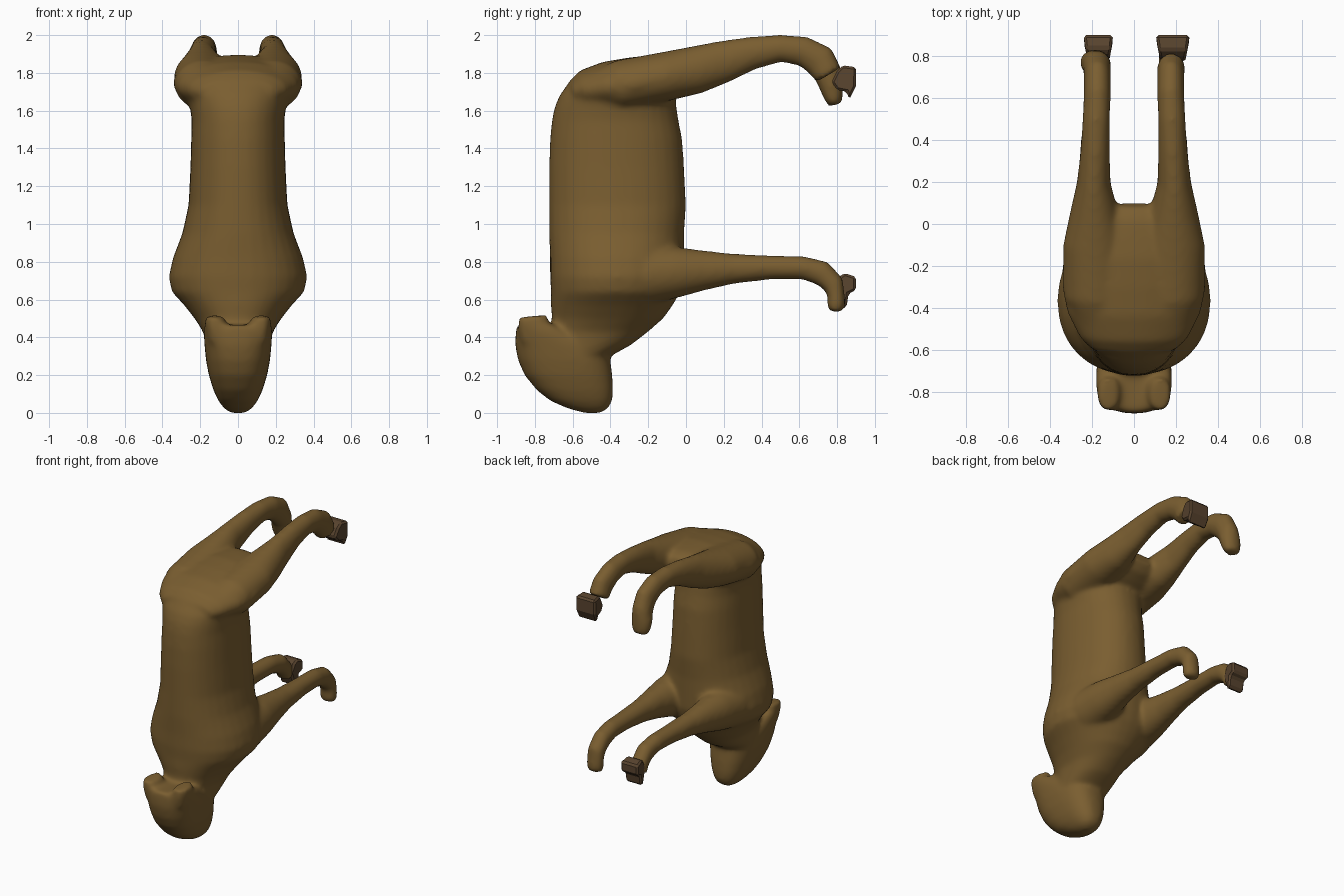
import bpy, bmesh, math
from mathutils import Vector


def material(name, color):
    m = bpy.data.materials.new(name)
    m.diffuse_color = (*color, 1)
    return m


hide = material("brown_hide", (0.195, 0.112, 0.03))
horn = material("dark_hoof", (0.1, 0.058, 0.028))


def skin(bm, frames, power, n=32):
    """Skin frames of (centre, half width along x, half thickness vector)."""
    rings = []
    for p, w, up in frames:
        ring = []
        for k in range(n):
            a = 2 * math.pi * k / n
            c, s = math.cos(a), math.sin(a)
            c = math.copysign(abs(c) ** power, c)
            s = math.copysign(abs(s) ** power, s)
            ring.append(bm.verts.new(p + Vector((w * c, 0, 0)) + up * s))
        rings.append(ring)
    for a, b in zip(rings, rings[1:]):
        for k in range(n):
            j = (k + 1) % n
            bm.faces.new((a[k], a[j], b[j], b[k]))
    bm.faces.new(rings[0][::-1])
    bm.faces.new(rings[-1])


def loft(bm, rows, side=1, power=1.0):
    """Rows of (x, y, z, half width, half thickness), rings square to the path."""
    pts = [Vector((side * r[0], r[1], r[2])) for r in rows]
    frames = []
    for i, (p, r) in enumerate(zip(pts, rows)):
        t = pts[min(i + 1, len(pts) - 1)] - pts[max(i - 1, 0)]
        t.x = 0
        frames.append((p, r[3], Vector((1, 0, 0)).cross(t.normalized()) * r[4]))
    skin(bm, frames, power)


def loft_level(bm, rows, power=1.0):
    """Horizontal sections of (z, y front, y back, half width)."""
    skin(bm, [(Vector((0, (a + b) / 2, z)), w, Vector((0, (b - a) / 2, 0)))
              for z, a, b, w in rows], power)


bm = bmesh.new()

# torso and neck
loft_level(bm, [(0.22, -0.72, -0.42, 0.13), (0.3, -0.73, -0.4, 0.16),
                (0.36, -0.73, -0.29, 0.17), (0.43, -0.72, -0.2, 0.185),
                (0.5, -0.71, -0.12, 0.23), (0.57, -0.715, -0.07, 0.285),
                (0.64, -0.715, -0.03, 0.35), (0.72, -0.72, -0.01, 0.367),
                (0.82, -0.72, -0.01, 0.345), (0.95, -0.725, -0.01, 0.295),
                (1.1, -0.725, 0.0, 0.262), (1.3, -0.725, -0.01, 0.252),
                (1.45, -0.72, -0.02, 0.248), (1.55, -0.71, -0.04, 0.245),
                (1.62, -0.695, -0.05, 0.255), (1.68, -0.67, -0.06, 0.27),
                (1.75, -0.62, -0.08, 0.27), (1.81, -0.52, -0.1, 0.22)], 0.92)

# rump
loft(bm, [(0, -0.6, 1.69, 0.2, 0.07), (0, -0.54, 1.705, 0.26, 0.11),
          (0, -0.42, 1.725, 0.32, 0.135), (0, -0.28, 1.745, 0.345, 0.138),
          (0, -0.14, 1.77, 0.335, 0.128), (0, -0.04, 1.79, 0.28, 0.105),
          (0, 0.04, 1.81, 0.2, 0.08), (0, 0.09, 1.825, 0.11, 0.04)])

# head
loft_level(bm, [(0.0, -0.54, -0.45, 0.04), (0.025, -0.63, -0.41, 0.075),
                (0.065, -0.72, -0.39, 0.105), (0.12, -0.79, -0.385, 0.13),
                (0.2, -0.855, -0.39, 0.155), (0.28, -0.89, -0.4, 0.17),
                (0.36, -0.905, -0.47, 0.178), (0.42, -0.902, -0.58, 0.182),
                (0.465, -0.895, -0.66, 0.18)], 0.8)

# ears
for s in (-1, 1):
    loft(bm, [(0.1, -0.8, 0.38, 0.06, 0.08), (0.113, -0.805, 0.46, 0.06, 0.085),
              (0.125, -0.81, 0.512, 0.048, 0.075)], s, 0.8)

# legs: one diagonal pair ends earlier, inside the open hooves
hind = [(0.15, -0.5, 1.71, 0.12, 0.09), (0.18, -0.35, 1.735, 0.155, 0.132),
        (0.188, -0.1, 1.783, 0.15, 0.13), (0.19, 0.05, 1.815, 0.116, 0.127),
        (0.192, 0.2, 1.86, 0.08, 0.112), (0.185, 0.35, 1.905, 0.07, 0.088),
        (0.18, 0.5, 1.93, 0.066, 0.073), (0.175, 0.62, 1.915, 0.064, 0.08),
        (0.175, 0.71, 1.865, 0.064, 0.09), (0.178, 0.755, 1.79, 0.068, 0.076)]
hind_toe = [(0.185, 0.77, 1.72, 0.074, 0.062), (0.185, 0.782, 1.665, 0.068, 0.05),
            (0.185, 0.79, 1.63, 0.05, 0.035)]
fore = [(0.17, -0.4, 0.72, 0.16, 0.16), (0.19, -0.2, 0.73, 0.15, 0.155),
        (0.195, -0.05, 0.745, 0.125, 0.135), (0.195, 0.1, 0.755, 0.095, 0.105),
        (0.19, 0.25, 0.763, 0.076, 0.08), (0.185, 0.45, 0.77, 0.064, 0.064),
        (0.18, 0.62, 0.768, 0.06, 0.062), (0.175, 0.72, 0.74, 0.06, 0.068),
        (0.175, 0.782, 0.68, 0.06, 0.058)]
fore_toe = [(0.175, 0.795, 0.62, 0.062, 0.046), (0.175, 0.795, 0.57, 0.062, 0.05),
            (0.175, 0.795, 0.535, 0.05, 0.036)]
loft(bm, hind, 1)
loft(bm, hind + hind_toe, -1)
loft(bm, fore + fore_toe, 1)
loft(bm, fore + fore_toe[:1], -1)

# merge everything into one smooth skin
mesh = bpy.data.meshes.new("animal_body")
bm.to_mesh(mesh)
bm.free()
body = bpy.data.objects.new("animal_body", mesh)
bpy.context.collection.objects.link(body)
mesh.materials.append(hide)
rm = body.modifiers.new("skin", "REMESH")
rm.mode = "VOXEL"
rm.voxel_size = 0.014
rm.use_smooth_shade = True
sm = body.modifiers.new("soften", "SMOOTH")
sm.factor = 0.5
sm.iterations = 14


# ragged hooves, narrowed at the ankle and cut flat at the tip
def hoof(name, outline, x0, x1):
    b = bmesh.new()
    f = b.faces.new([b.verts.new((x0, y, z)) for y, z in outline])
    ext = bmesh.ops.extrude_face_region(b, geom=[f])
    for v in ext["geom"]:
        if isinstance(v, bmesh.types.BMVert):
            v.co.x = x1
    mid = (x0 + x1) / 2
    for v in b.verts:
        v.co.x = mid + (v.co.x - mid) * min(1, 0.75 + 2.5 * (v.co.y - 0.78))
    bmesh.ops.recalc_face_normals(b, faces=b.faces)
    me = bpy.data.meshes.new(name)
    b.to_mesh(me)
    b.free()
    me.materials.append(horn)
    ob = bpy.data.objects.new(name, me)
    bpy.context.collection.objects.link(ob)
    bevel = ob.modifiers.new("worn_edges", "BEVEL")
    bevel.width = 0.012


hoof("hind_hoof", [(0.77, 1.75), (0.8, 1.81), (0.83, 1.84), (0.9, 1.83), (0.9, 1.73),
                   (0.865, 1.66), (0.85, 1.7), (0.8, 1.71)], 0.105, 0.265)
hoof("front_hoof", [(0.78, 0.66), (0.81, 0.72), (0.84, 0.74), (0.9, 0.72), (0.9, 0.65),
                    (0.86, 0.63), (0.85, 0.56), (0.82, 0.55), (0.8, 0.6)],
     -0.24, -0.1)
